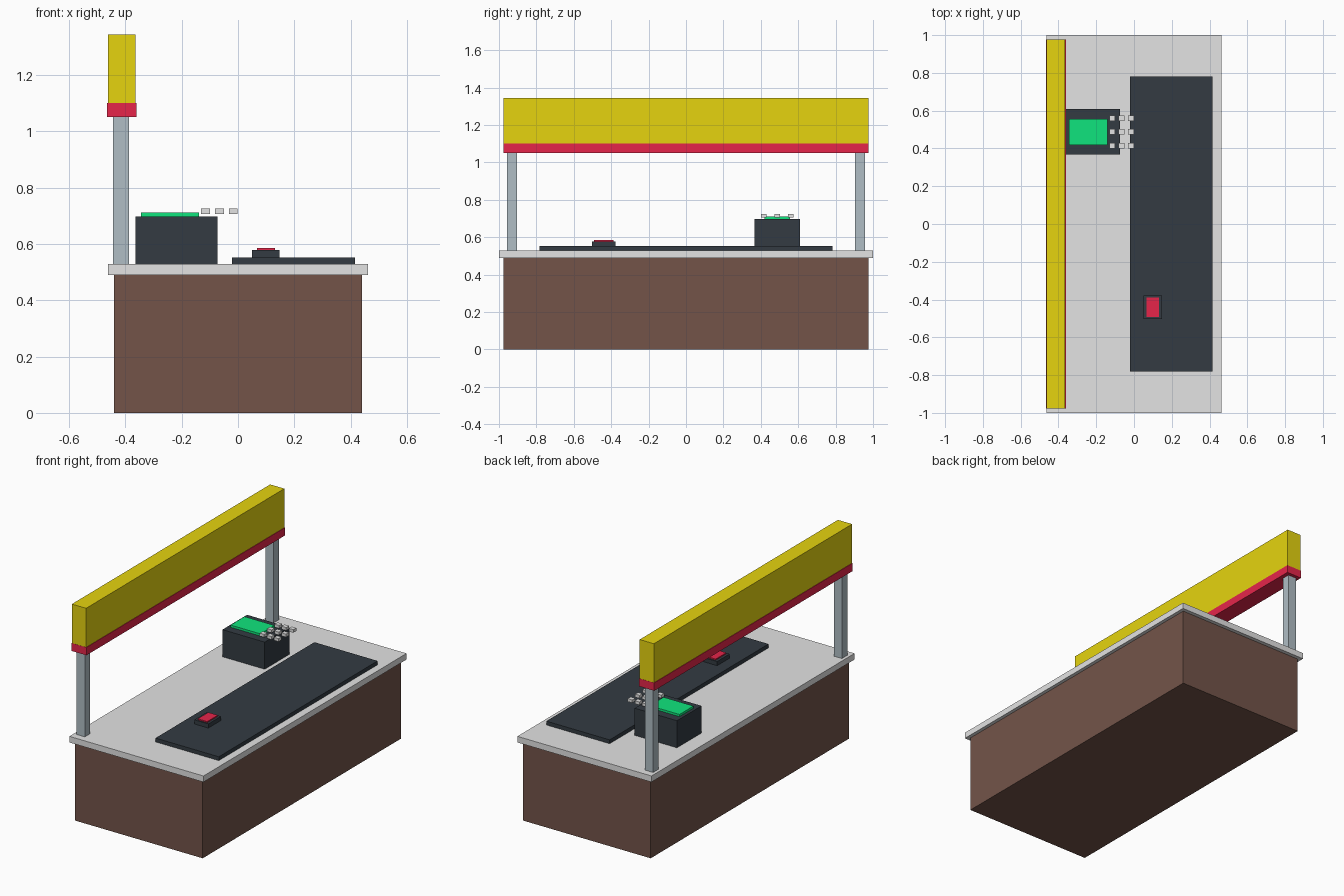
import bpy

if "Cube" in bpy.data.objects:
    bpy.data.objects.remove(bpy.data.objects["Cube"])


def material(name, r, g, b):
    def lin(c):
        c /= 255
        return c / 12.92 if c <= 0.04045 else ((c + 0.055) / 1.055) ** 2.4
    m = bpy.data.materials.new(name)
    m.diffuse_color = (lin(r), lin(g), lin(b), 1)
    m.use_nodes = True
    m.node_tree.nodes["Principled BSDF"].inputs["Base Color"].default_value = m.diffuse_color
    return m


brown = material("brown", 115, 84, 73)
grey = material("light grey", 227, 227, 227)
steel = material("steel", 176, 190, 197)
dark = material("dark slate", 51, 59, 66)
yellow = material("yellow", 230, 212, 15)
red = material("red", 230, 37, 74)
green = material("green", 16, 228, 125)


def box(name, mat, x, y, z):
    """Box from (min, max) ranges on each axis."""
    bpy.ops.mesh.primitive_cube_add(
        size=1, location=[(a + b) / 2 for a, b in (x, y, z)])
    ob = bpy.context.object
    ob.name = name
    ob.scale = [b - a for a, b in (x, y, z)]
    bpy.ops.object.transform_apply(location=False, rotation=False, scale=True)
    ob.data.materials.append(mat)
    return ob


# Counter
box("counter_body", brown, (-0.44, 0.44), (-0.976, 0.976), (0, 0.49))
box("counter_top", grey, (-0.462, 0.462), (-1, 1), (0.49, 0.528))

# Overhead sign on two posts
for side, name in ((-1, "front_post"), (1, "back_post")):
    ys = sorted((side * 0.903, side * 0.956))
    box(name, steel, (-0.443, -0.387), ys, (0.528, 1.051))
box("sign_trim", red, (-0.465, -0.361), (-0.977, 0.977), (1.051, 1.1))
box("sign_board", yellow, (-0.462, -0.364), (-0.976, 0.976), (1.1, 1.343))

# Conveyor belt and scanner
box("belt", dark, (-0.021, 0.415), (-0.782, 0.782), (0.528, 0.552))
box("scanner_base", dark, (0.05, 0.147), (-0.502, -0.378), (0.552, 0.578))
box("scanner_window", red, (0.067, 0.132), (-0.492, -0.388), (0.578, 0.585))

# Till with screen and a grid of keys
box("till_body", dark, (-0.364, -0.073), (0.367, 0.609), (0.528, 0.697))
box("till_screen", green, (-0.345, -0.139), (0.419, 0.557), (0.697, 0.711))
for i in range(3):
    for j in range(3):
        cx, cy = -0.115 + 0.0493 * i, 0.415 + 0.073 * j
        box(f"key_{i}_{j}", grey, (cx - 0.0155, cx + 0.0155),
            (cy - 0.0145, cy + 0.0145), (0.706, 0.725))
